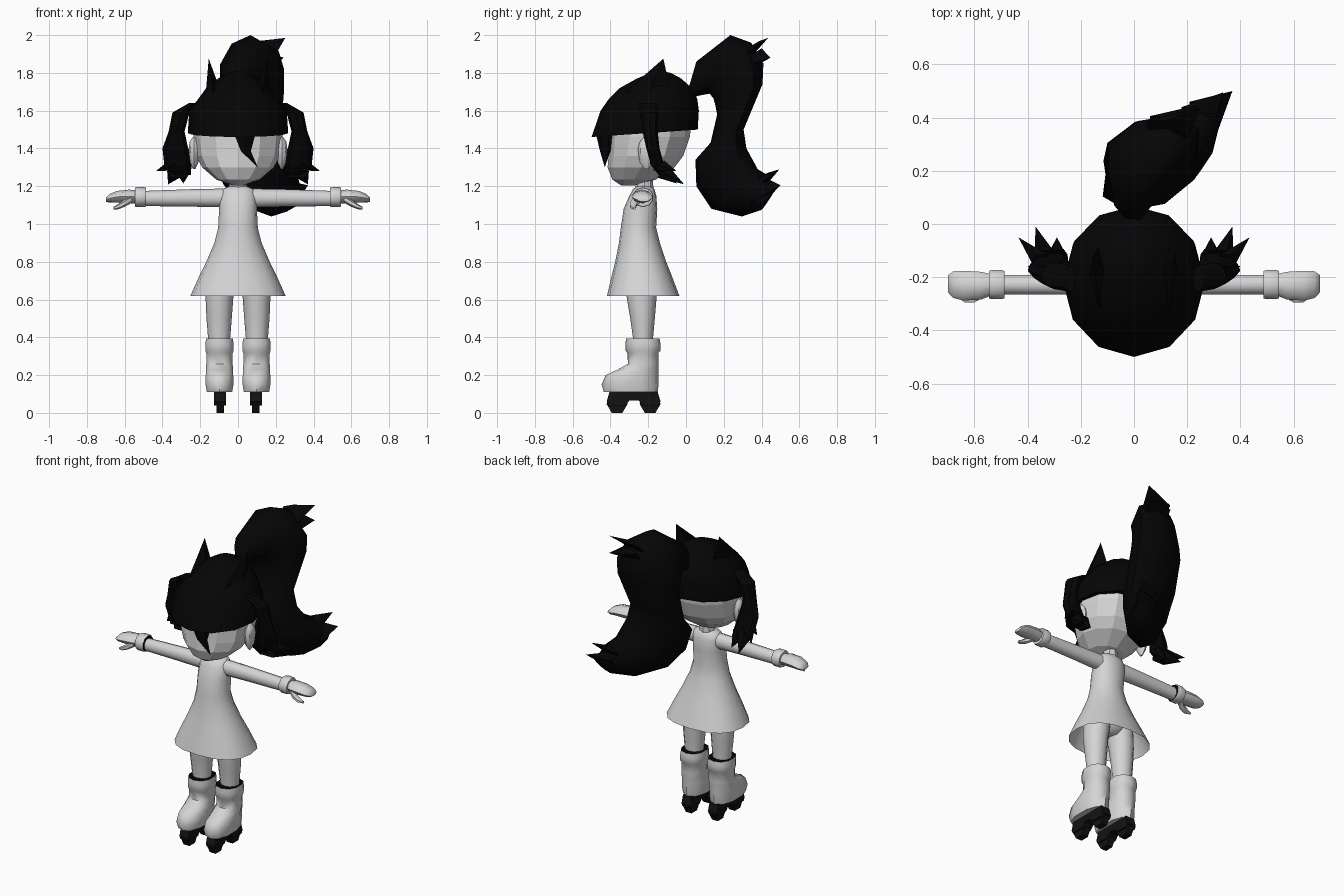
import bpy, bmesh, math
from mathutils import Vector


def material(name, value):
    m = bpy.data.materials.new(name)
    m.diffuse_color = (value, value, value, 1)
    return m


PALE = material("pale grey", 0.66)
BLACK = material("hair black", 0.0015)
RUBBER = material("skate dark grey", 0.006)


def ring(c, u, v, n=12, p=1):
    """Loop of points around c with half axes u and v; p below 1 makes it boxier."""
    c, u, v = Vector(c), Vector(u), Vector(v)
    def soft(t):
        return math.copysign(abs(t) ** p, t) if abs(t) > 1e-6 else 0
    return [c + u * soft(math.cos(2 * math.pi * i / n)) + v * soft(math.sin(2 * math.pi * i / n))
            for i in range(n)]


def flat(z, rx, y0, y1, x=0, n=12, p=1):
    """Horizontal loop running from y0 (front) to y1 (back)."""
    return ring((x, (y0 + y1) / 2, z), (0, (y0 - y1) / 2, 0), (rx, 0, 0), n, p)


def across(x, y, z, ry, rz, n=10):
    """Loop facing along x, for the arms."""
    return ring((x, y, z), (0, 0, rz), (0, ry, 0), n)


def spike(c, u, v, tip, n=6):
    return [ring(c, u, v, n), [Vector(tip)] * n]


def loft(name, chains, mat, side=1, caps=(True, True), angle=0, dark=None):
    """Skin each chain of loops; optionally darken the faces picked by a rule."""
    bm = bmesh.new()
    for chain in chains:
        rows = [[bm.verts.new((p.x * side, p.y, p.z)) for p in r] for r in chain]
        n = len(rows[0])
        for a, b in zip(rows, rows[1:]):
            for i in range(n):
                j = (i + 1) % n
                bm.faces.new((a[i], a[j], b[j], b[i]))
        for wanted, row in zip(caps, (rows[0], rows[-1])):
            if wanted:
                bm.faces.new(row)
    bmesh.ops.remove_doubles(bm, verts=bm.verts, dist=0.0005)
    bmesh.ops.recalc_face_normals(bm, faces=bm.faces)
    bm.normal_update()
    if dark:
        for f in bm.faces:
            f.material_index = int(dark(f))
    me = bpy.data.meshes.new(name)
    bm.to_mesh(me)
    bm.free()
    me.materials.append(mat)
    if dark:
        me.materials.append(BLACK)
    ob = bpy.data.objects.new(name, me)
    bpy.context.collection.objects.link(ob)
    if angle:
        bpy.ops.object.select_all(action='DESELECT')
        ob.select_set(True)
        bpy.context.view_layer.objects.active = ob
        bpy.ops.object.shade_smooth_by_angle(angle=math.radians(angle))
    return ob


# Dress, open at the hem
loft("dress", [[flat(z, rx, a, b, n=16, p=p) for z, rx, a, b, p in (
    (.62, .252, -.418, -.035, .82), (.72, .207, -.395, -.073, .86),
    (.80, .168, -.375, -.105, .92), (.90, .125, -.355, -.138, 1),
    (.98, .105, -.345, -.158, 1), (1.08, .10, -.33, -.152, .9),
    (1.15, .10, -.30, -.157, .9), (1.185, .085, -.28, -.168, .9),
    (1.20, .045, -.26, -.185, 1))]], PALE, caps=(False, True), angle=50)
loft("pelvis", [[flat(z, rx, -.235 - ry, -.235 + ry) for z, rx, ry in (
    (.67, .06, .05), (.71, .125, .085), (.78, .145, .10), (.86, .11, .09))]], PALE, angle=50)

# Head and neck
loft("neck", [[flat(z, r, -.22 - r, -.22 + r, n=8) for z, r in ((1.15, .05), (1.28, .042))]],
     PALE, angle=40)
loft("head", [[flat(z, rx, a, b) for z, rx, a, b in (
    (1.205, .03, -.345, -.27), (1.235, .115, -.39, -.16), (1.30, .19, -.415, -.06),
    (1.36, .222, -.41, -.015), (1.46, .235, -.405, .02), (1.55, .235, -.40, .03),
    (1.64, .18, -.34, .0))]], PALE)

# Hair cap, rim slightly higher at the back
cap = [flat(z, rx, a, b) for z, rx, a, b in (
    (1.48, .266, -.50, .062), (1.60, .258, -.452, .068), (1.66, .212, -.41, .06),
    (1.72, .168, -.35, .03), (1.77, .105, -.26, -.025), (1.80, .05, -.19, -.08))]
for p in cap[0]:
    p.z += (p.y + .22) * .07
loft("hair_cap", [cap + [[Vector((0, -.14, 1.812))] * 12]], BLACK, angle=60)

# Loose fringe strand over the face
loft("fringe_strand", [[flat(1.49, .07, -.48, -.38, x=.035, n=6),
                        flat(1.385, .03, -.455, -.40, x=.042, n=6),
                        [Vector((.105, -.43, 1.30))] * 6]], BLACK)

# High ponytail: (inner y, inner z, outer y, outer z, centre x, half thickness)
body = []
for iy, iz, oy, oz, x, h in (
        (.0, 1.66, .02, 1.74, 0, .02), (.07, 1.68, .055, 1.86, -.01, .065),
        (.125, 1.69, .235, 2.0, .03, .125), (.145, 1.665, .345, 1.96, .06, .155),
        (.155, 1.63, .41, 1.85, .07, .165), (.165, 1.58, .405, 1.74, .07, .17),
        (.13, 1.43, .305, 1.50, .055, .17), (.05, 1.34, .32, 1.40, .06, .165),
        (.055, 1.20, .38, 1.29, .10, .15), (.135, 1.08, .43, 1.26, .16, .135),
        (.295, 1.04, .46, 1.21, .23, .09), (.40, 1.075, .48, 1.20, .29, .05)):
    u = Vector(((oy - iy) * .32, (oy - iy) / 2, (oz - iz) / 2))
    body.append(ring((x, (iy + oy) / 2, (iz + oz) / 2), u, (h, -h * .12, 0), 8))
loft("ponytail", [
    body,
    spike((.12, .34, 1.91), (0, .05, .06), (.08, -.03, 0), (.25, .435, 1.985)),
    spike((.13, .36, 1.87), (0, .04, .06), (.08, -.03, 0), (.24, .447, 1.88)),
    spike((.24, .38, 1.20), (0, .05, .07), (.07, -.04, 0), (.335, .495, 1.29)),
    spike((.26, .40, 1.15), (0, .05, .08), (.06, -.04, 0), (.37, .50, 1.205)),
], BLACK, angle=60)

for s, label in ((-1, "right"), (1, "left")):
    # Ear, and the pointed tuft on top of the hair
    loft(f"{label}_ear", [[flat(1.375 + dz, rx, -.21 - ry, -.21 + ry, x=.232, n=8)
         for dz, rx, ry in ((-.085, .006, .01), (-.05, .022, .035), (.02, .03, .045),
                            (.06, .024, .035), (.085, .008, .012))]], PALE, s, angle=40)
    loft(f"{label}_hair_tuft", [spike((.13, -.2, 1.70), (0, -.12, 0), (.04, 0, 0),
                                      (.155, -.12, 1.875), 4)], BLACK, s)

    # Side pigtail ending in points
    loft(f"{label}_pigtail", [
        [flat(z, rx, y - ry, y + ry, x=x, n=8) for x, y, z, rx, ry in (
            (.24, -.205, 1.64, .02, .05), (.302, -.195, 1.59, .045, .05),
            (.325, -.19, 1.49, .042, .04), (.332, -.175, 1.40, .068, .035),
            (.318, -.15, 1.31, .072, .035), (.30, -.115, 1.26, .05, .03))],
        spike((.345, -.145, 1.31), (.04, 0, 0), (0, .035, .03), (.435, -.05, 1.28)),
        spike((.35, -.165, 1.33), (.03, 0, .02), (0, .03, 0), (.40, -.16, 1.285)),
        spike((.33, -.125, 1.28), (.045, 0, 0), (0, .03, .04), (.37, -.01, 1.21)),
        spike((.29, -.125, 1.28), (.04, 0, 0), (0, .03, .04), (.29, -.05, 1.215)),
    ], BLACK, s)

    # Sleeve, cuff, hand and thumb
    loft(f"{label}_arm", [[across(.06, -.228, 1.138, .045, .05),
                           across(.25, -.228, 1.138, .04, .046),
                           across(.50, -.228, 1.135, .038, .04)]], PALE, s, angle=50)
    loft(f"{label}_cuff", [[across(x, -.228, 1.142, .057 - d, .053 - d) for x, d in (
        (.488, .003), (.495, 0), (.538, 0), (.545, .003))]], PALE, s, angle=40,
        dark=lambda f: f.normal.x * s < -.9)
    loft(f"{label}_hand", [
        [across(*r, n=8) for r in (
            (.53, -.228, 1.143, .038, .034), (.575, -.232, 1.146, .052, .036),
            (.64, -.232, 1.144, .056, .031), (.68, -.228, 1.136, .05, .023),
            (.70, -.225, 1.128, .032, .010))],
        [across(*r, n=6) for r in (
            (.56, -.25, 1.135, .025, .022), (.60, -.277, 1.11, .021, .019),
            (.635, -.28, 1.092, .018, .014), (.66, -.272, 1.083, .008, .007))],
    ], PALE, s, angle=50)

    # Leg
    loft(f"{label}_leg", [[flat(z, rx, a, b, x=x) for z, x, rx, a, b in (
        (.82, .075, .068, -.315, -.15), (.71, .088, .08, -.32, -.15),
        (.62, .098, .074, -.315, -.155), (.50, .10, .067, -.295, -.165),
        (.39, .10, .058, -.28, -.175), (.34, .10, .055, -.28, -.175))]], PALE, s, angle=50)

    # Boot with thick collar and rounded toe
    loft(f"{label}_boot", [[flat(z, rx, a, b, x=.098, n=10, p=.85) for z, rx, a, b in (
        (.11, .070, -.435, -.15), (.15, .077, -.447, -.145), (.20, .076, -.425, -.145),
        (.23, .074, -.36, -.145), (.26, .073, -.308, -.145), (.315, .073, -.309, -.147),
        (.33, .078, -.32, -.135), (.365, .078, -.32, -.135), (.393, .074, -.318, -.14))]],
        PALE, s, angle=50, dark=lambda f: f.normal.z > .9 and f.calc_center_median().z > .38)

    # Skate frame and two six-sided wheels
    outline = ((-.405, .112), (-.42, .06), (-.41, .04), (-.32, .04), (-.30, .065),
               (-.25, .065), (-.23, .04), (-.145, .04), (-.135, .06), (-.15, .112))
    loft(f"{label}_skate_frame", [[[Vector((x, y, z)) for y, z in outline]
                                   for x in (.063, .127)]], RUBBER, s)
    loft(f"{label}_skate_wheels", [
        [ring((x, y, .048), (0, .056, 0), (0, 0, .0554), 6) for x in (.073, .115)]
        for y in (-.365, -.19)], RUBBER, s)
